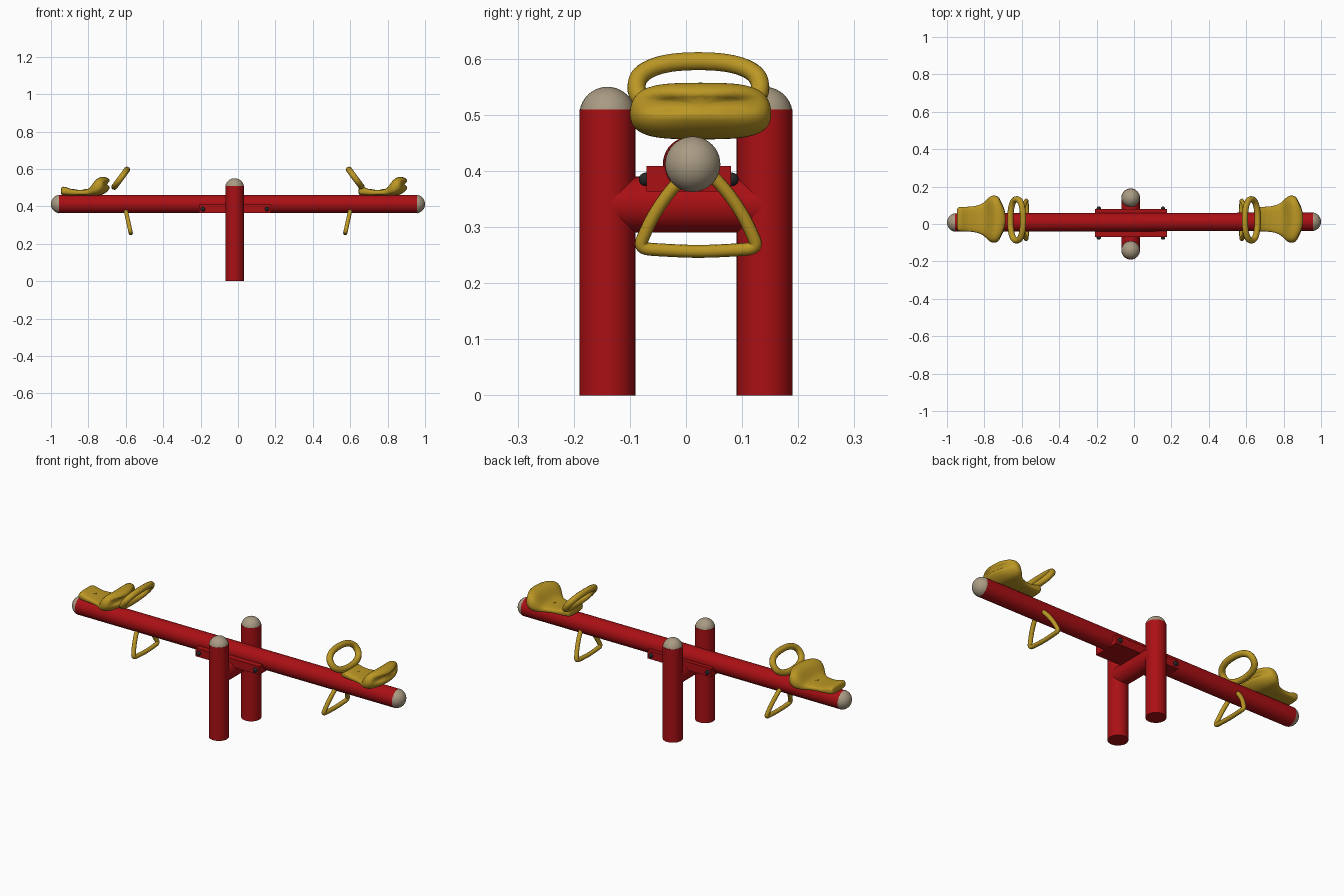
import bpy, bmesh, math
from mathutils import Vector, Matrix

if "Cube" in bpy.data.objects:
    bpy.data.objects.remove(bpy.data.objects["Cube"])


def material(name, rgb):
    m = bpy.data.materials.new(name)
    m.diffuse_color = (*rgb, 1)
    m.use_nodes = True
    m.node_tree.nodes["Principled BSDF"].inputs["Base Color"].default_value = m.diffuse_color
    return m


RED = material("red_paint", (0.40, 0.005, 0.007))
YELLOW = material("yellow_plastic", (0.50, 0.31, 0.018))
TAN = material("tan_cap", (0.40, 0.33, 0.23))
DARK = material("dark_bolt", (0.02, 0.02, 0.02))


def finish(name, bm, mat, angle=40):
    bmesh.ops.recalc_face_normals(bm, faces=bm.faces)
    me = bpy.data.meshes.new(name)
    bm.to_mesh(me)
    bm.free()
    ob = bpy.data.objects.new(name, me)
    bpy.context.collection.objects.link(ob)
    me.materials.append(mat)
    smooth(ob, angle)
    return ob


def smooth(ob, angle=40):
    bpy.ops.object.select_all(action='DESELECT')
    ob.select_set(True)
    bpy.context.view_layer.objects.active = ob
    bpy.ops.object.shade_smooth_by_angle(angle=math.radians(angle))


def rod(name, a, b, r, mat, segs=32):
    a, b = Vector(a), Vector(b)
    d = b - a
    bm = bmesh.new()
    bmesh.ops.create_cone(bm, cap_ends=True, segments=segs, radius1=r, radius2=r, depth=d.length,
                          matrix=Matrix.Translation((a + b) / 2) @ d.to_track_quat('Z', 'Y').to_matrix().to_4x4())
    return finish(name, bm, mat)


def ball(name, c, r, mat, plane=None):
    # sphere; optionally keep only the part beyond a plane (point, normal)
    bm = bmesh.new()
    bmesh.ops.create_uvsphere(bm, u_segments=32, v_segments=20, radius=r, matrix=Matrix.Translation(c))
    if plane:
        bmesh.ops.bisect_plane(bm, geom=bm.verts[:] + bm.edges[:] + bm.faces[:],
                               plane_co=plane[0], plane_no=plane[1], clear_inner=True)
    return finish(name, bm, mat)


def loop_tube(name, pts, r, mat, order=3):
    # closed smooth tube through control points
    cu = bpy.data.curves.new(name, 'CURVE')
    cu.dimensions = '3D'
    cu.bevel_depth = r
    cu.bevel_resolution = 4
    cu.resolution_u = 6
    sp = cu.splines.new('NURBS')
    sp.points.add(len(pts) - 1)
    for p, co in zip(sp.points, pts):
        p.co = (*co, 1)
    sp.use_cyclic_u = True
    sp.order_u = order
    ob = bpy.data.objects.new(name, cu)
    bpy.context.collection.objects.link(ob)
    cu.materials.append(mat)
    bpy.ops.object.select_all(action='DESELECT')
    ob.select_set(True)
    bpy.context.view_layer.objects.active = ob
    bpy.ops.object.convert(target='MESH')
    smooth(bpy.context.view_layer.objects.active, 60)


# posts with domed caps
PX = -0.018
for side, y in (("front", -0.14), ("back", 0.14)):
    rod(side + "_post", (PX, y, 0), (PX, y, 0.51), 0.05, RED)
    ball(side + "_post_cap", (PX, y, 0.50), 0.05, TAN, ((PX, y, 0.508), (0, 0, 1)))

# cross bar and pivot bracket
rod("cross_bar", (PX, -0.14, 0.34), (PX, 0.14, 0.34), 0.05, RED)
bm = bmesh.new()
bmesh.ops.create_cube(bm, size=1, matrix=Matrix.Translation((-0.015, 0.005, 0.386))
                      @ Matrix.Diagonal((0.385, 0.15, 0.045, 1)))
finish("pivot_bracket", bm, RED, 30)
for i, x in enumerate((-0.188, 0.155)):
    for j, y in enumerate((-0.072, 0.082)):
        ball(f"bracket_bolt_{i}{j}", (x, y, 0.385), 0.012, DARK)

# beam with rounded ends
BZ = 0.412
rod("beam", (-0.96, 0.008, BZ), (0.96, 0.012, BZ), 0.049, RED)
for side, s, y in (("left", -1, 0.008), ("right", 1, 0.012)):
    ball(side + "_beam_cap", (s * 0.95, y, BZ), 0.05, TAN, ((s * 0.958, y, BZ), (s, 0, 0)))

# seat: lofted cross-sections (offset, half width, bottom, top, corner sweep)
SECTIONS = [
    (0.000, 0.056, 0.468, 0.494, 0.0), (0.006, 0.063, 0.460, 0.503, 0.0),
    (0.020, 0.066, 0.458, 0.508, 0.0), (0.050, 0.066, 0.458, 0.492, 0.0),
    (0.090, 0.068, 0.458, 0.488, 0.0), (0.130, 0.078, 0.458, 0.488, 0.0),
    (0.158, 0.098, 0.457, 0.497, 0.005), (0.178, 0.115, 0.456, 0.532, 0.010),
    (0.202, 0.126, 0.456, 0.553, 0.018), (0.222, 0.128, 0.461, 0.559, 0.024),
    (0.245, 0.125, 0.474, 0.556, 0.030), (0.260, 0.115, 0.490, 0.546, 0.034),
    (0.267, 0.098, 0.506, 0.532, 0.034)]
SY = 0.026


def power(v, e):
    return math.copysign(abs(v) ** e, v)


def seat(name, x0):
    bm = bmesh.new()
    n = 28
    rings = []
    for s, hw, zb, zt, sweep in SECTIONS:
        ring = []
        for k in range(n):
            a = 2 * math.pi * k / n
            u, v = power(math.cos(a), 0.6), power(math.sin(a), 0.6)
            taper = 1 - 0.10 * max(0, v) * (hw > 0.09)
            ring.append(bm.verts.new((x0 + s - sweep * u * u, SY + hw * u * taper,
                                      (zb + zt) / 2 + v * (zt - zb) / 2)))
        rings.append(ring)
    for r0, r1 in zip(rings, rings[1:]):
        for k in range(n):
            bm.faces.new((r0[k], r0[(k + 1) % n], r1[(k + 1) % n], r1[k]))
    bm.faces.new(rings[0])
    bm.faces.new(rings[-1])
    ob = finish(name, bm, YELLOW, 70)
    mod = ob.modifiers.new("smooth", 'SUBSURF')
    mod.levels = mod.render_levels = 1
    # seat fixing discs
    for i, dx in enumerate((0.06, 0.138)):
        rod(f"{name}_fixing_{i}", (x0 + dx, SY, 0.47), (x0 + dx, SY, 0.492), 0.012, YELLOW, 16)


seat("left_seat", -0.947)
seat("right_seat", 0.644)

# hand grips and foot rests, mirrored about the middle
FOOT = [(-0.045, 0.372), (-0.078, 0.325), (-0.096, 0.288), (-0.106, 0.262), (-0.065, 0.259)]
for side, s in (("left", -1), ("right", 1)):
    grip = []
    for k in range(24):
        a = 2 * math.pi * k / 24
        u, v = power(math.cos(a), 0.85), power(math.sin(a), 0.85)
        grip.append((s * (0.627 - 0.034 * v), 0.022 + 0.111 * u, 0.550 + 0.046 * v))
    loop_tube(side + "_hand_grip", grip, 0.0165, YELLOW)

    half = [(0, 0.415)] + FOOT + [(0, 0.256)]
    outline = half + [(-y, z) for y, z in reversed(FOOT)]
    foot = [(s * (0.573 + (z - 0.255) * 0.22), 0.022 + y, z) for y, z in outline]
    loop_tube(side + "_foot_rest", foot, 0.0115, YELLOW)
